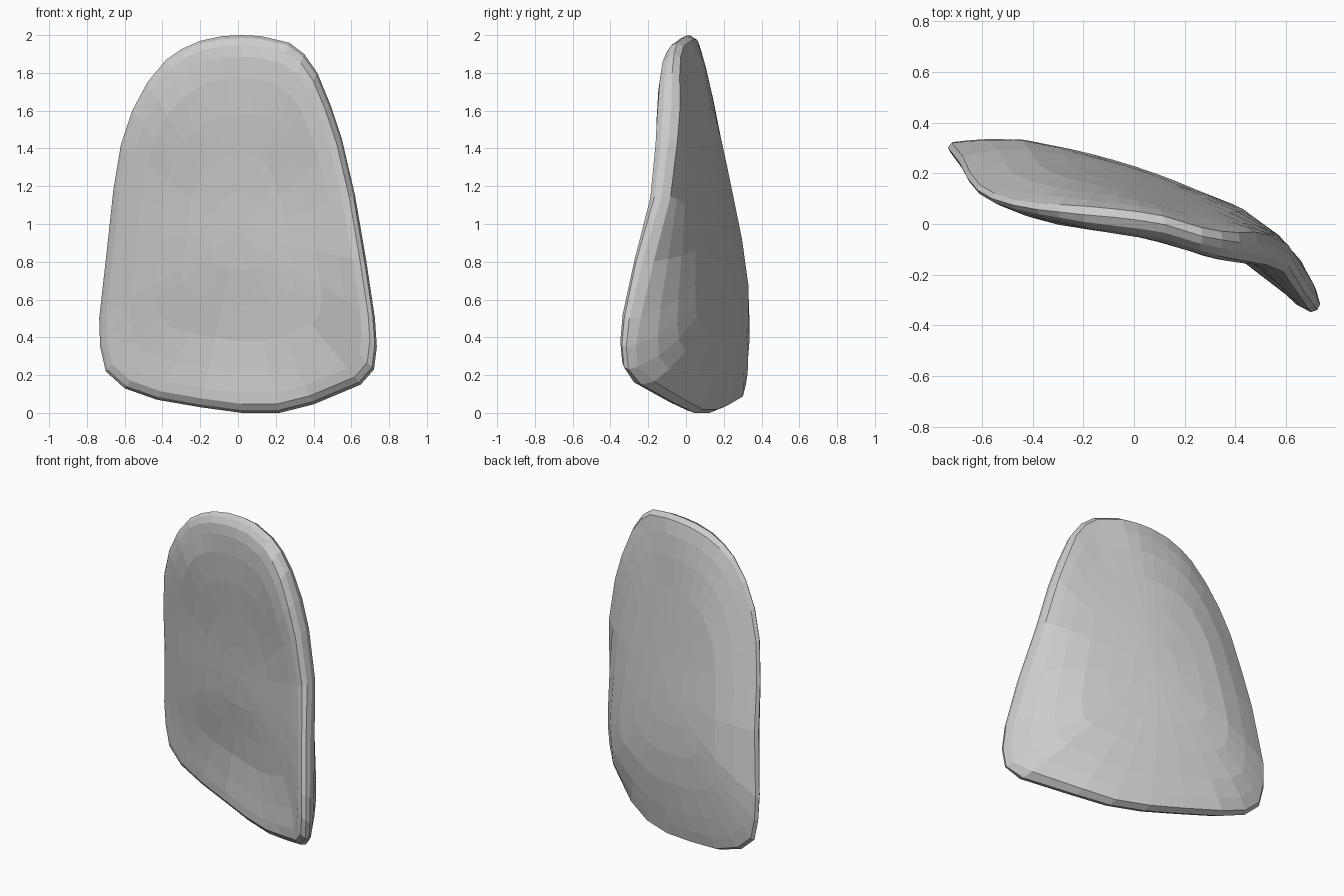
import bpy, bmesh

# Outline of the plate seen from the front (x, z)
OUTLINE = [(0.02, 0.0), (0.22, 0.0), (0.40, 0.045), (0.65, 0.15), (0.72, 0.23), (0.735, 0.35),
           (0.725, 0.5), (0.68, 0.8), (0.62, 1.15), (0.55, 1.45), (0.49, 1.63), (0.42, 1.8),
           (0.35, 1.9), (0.27, 1.96), (0.12, 1.995), (0.02, 2.0), (-0.08, 1.995), (-0.2, 1.97),
           (-0.3, 1.925), (-0.38, 1.87), (-0.48, 1.75), (-0.56, 1.6), (-0.62, 1.42), (-0.66, 1.18),
           (-0.69, 0.9), (-0.735, 0.5), (-0.73, 0.35), (-0.7, 0.22), (-0.6, 0.13), (-0.43, 0.07), (-0.2, 0.03)]

# Depth of both faces: rows by height, columns across the half width
ROWS = [0.05, 0.4, 0.75, 1.2, 1.6, 1.85, 1.97]
HALF = [0.68, 0.735, 0.69, 0.64, 0.53, 0.4, 0.25]
COLS = [-1, -2 / 3, -1 / 3, 0, 1 / 3, 2 / 3, 0.88, 1]
BACK = [[.31, .31, .25, .18, .09, -.03, -.14, -.25],
        [.325, .335, .29, .225, .135, .02, -.13, -.28],
        [.30, .325, .285, .22, .135, .03, -.09, -.20],
        [.20, .24, .215, .165, .095, .015, -.05, -.09],
        [.12, .155, .15, .115, .065, .01, -.02, -.04],
        [.08, .10, .095, .085, .05, .0, -.02, -.04],
        [.07, .07, .065, .055, .045, .02, .0, -.01]]
FRONT = [[.27, .21, .14, .06, -.03, -.16, -.28, -.32],
         [.28, .20, .14, .08, -.02, -.16, -.32, -.37],
         [.23, .14, .08, .03, -.04, -.145, -.255, -.32],
         [.15, .085, .04, .0, -.05, -.13, -.18, -.19],
         [.07, .01, -.015, -.04, -.085, -.145, -.155, -.15],
         [.03, .0, -.03, -.05, -.08, -.12, -.13, -.12],
         [.0, -.02, -.03, -.04, -.05, -.07, -.09, -.10]]


def spline(xs, ys, x):
    """Smooth curve through the points, clamped at both ends."""
    x = min(max(x, xs[0]), xs[-1])
    i = max(k for k in range(len(xs) - 1) if xs[k] <= x)

    def slope(k):
        a, b = max(k - 1, 0), min(k + 1, len(xs) - 1)
        return (ys[b] - ys[a]) / (xs[b] - xs[a])
    h = xs[i + 1] - xs[i]
    t = (x - xs[i]) / h
    return ((2*t**3 - 3*t**2 + 1) * ys[i] + (t**3 - 2*t**2 + t) * h * slope(i)
            + (3*t**2 - 2*t**3) * ys[i + 1] + (t**3 - t**2) * h * slope(i + 1))


def depth(table, x, z):
    u = x / spline(ROWS, HALF, z)
    return spline(ROWS, [spline(COLS, row, u) for row in table], z)


bm = bmesh.new()
CX, CZ = 0.0, 0.95


def ring(scale, blend):
    """Outline ring; blend 0 lies on the front face, 1 on the back face."""
    out = []
    for px, pz in OUTLINE:
        x, z = CX + (px - CX) * scale, CZ + (pz - CZ) * scale
        y = depth(FRONT, x, z) * (1 - blend) + depth(BACK, x, z) * blend
        out.append(bm.verts.new((x, y, z)))
    return out


# Rings from front centre, round the bevelled rim, to back centre
rings = [ring(s, b) for s, b in [(.2, 0), (.4, 0), (.6, 0), (.78, 0), (.89, 0), (.95, .03), (.985, .25),
                                 (1, .6), (.98, .95), (.9, 1), (.78, 1), (.6, 1), (.4, 1), (.2, 1)]]
n = len(OUTLINE)
for a, b in zip(rings, rings[1:]):
    for i in range(n):
        j = (i + 1) % n
        bm.faces.new((a[i], a[j], b[j], b[i]))
for loop, table in ((rings[0], FRONT), (rings[-1], BACK)):
    c = bm.verts.new((CX, depth(table, CX, CZ), CZ))
    for i in range(n):
        bm.faces.new((loop[i], loop[(i + 1) % n], c))
bmesh.ops.recalc_face_normals(bm, faces=bm.faces)

mesh = bpy.data.meshes.new("curved_plate")
bm.to_mesh(mesh)
bm.free()
mat = bpy.data.materials.new("plain grey")
mat.diffuse_color = (0.6, 0.6, 0.6, 1)
mesh.materials.append(mat)
plate = bpy.data.objects.new("curved_plate", mesh)
bpy.context.collection.objects.link(plate)
